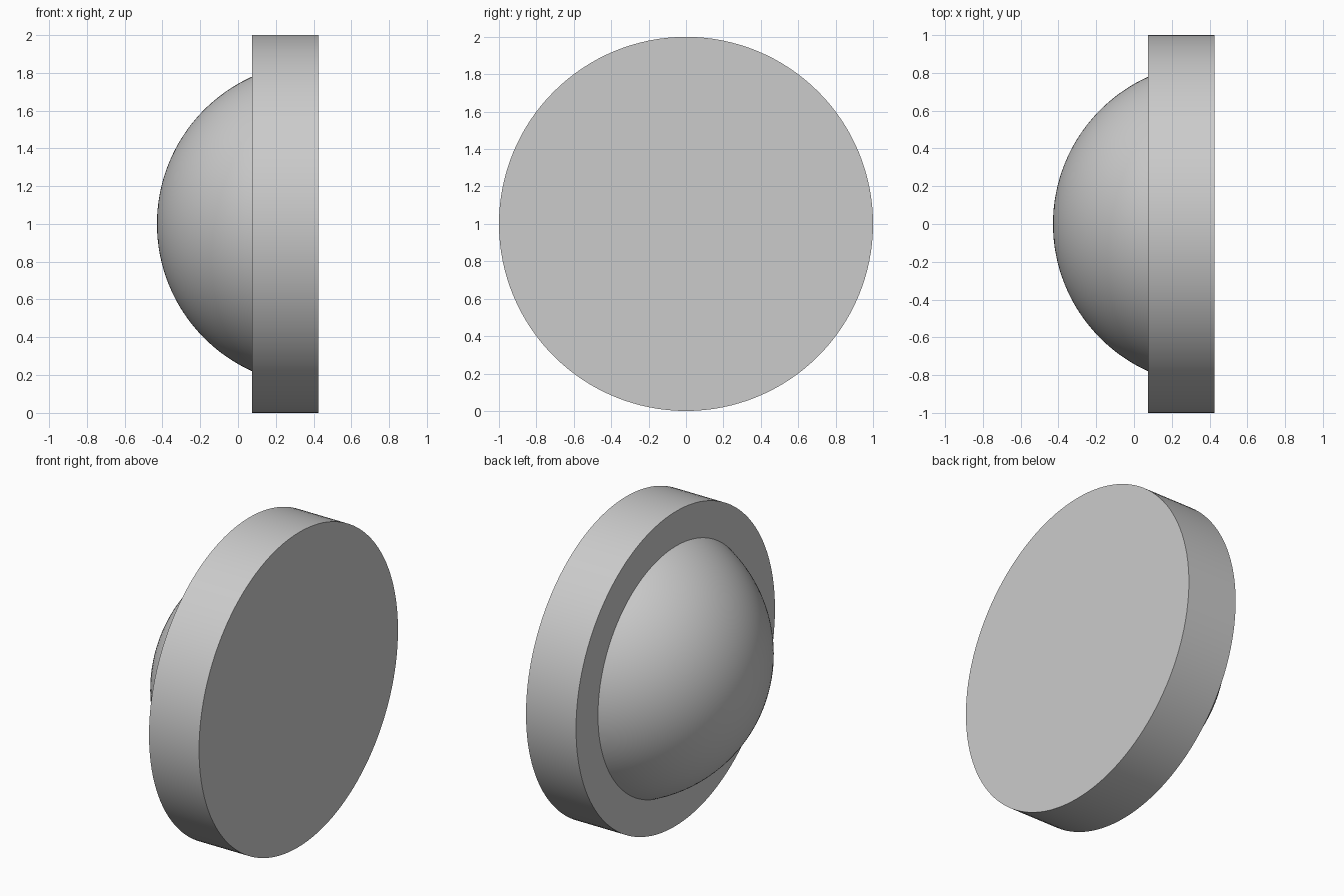
import bpy
import bmesh
from math import sin, cos, asin, pi
from mathutils import Matrix, Vector

cube = bpy.data.objects.get("Cube")
if cube:
    bpy.data.objects.remove(cube, do_unlink=True)

SEGMENTS = 128
BACK_X, RIM_X = 0.426, 0.074   # flat back and stepped face of the disc
DISC_R, DOME_R = 1.0, 0.855    # the dome's sphere is centred on the flat back

grey = bpy.data.materials.new("plain_grey")
grey.use_nodes = True
grey.diffuse_color = (0.6, 0.6, 0.6, 1)
grey.node_tree.nodes["Principled BSDF"].inputs["Base Color"].default_value = (0.6, 0.6, 0.6, 1)


def finish(bm, name):
    """Turn a bmesh into a smooth shaded object with sharp edges kept."""
    bmesh.ops.recalc_face_normals(bm, faces=bm.faces)
    mesh = bpy.data.meshes.new(name)
    bm.to_mesh(mesh)
    bm.free()
    mesh.materials.append(grey)
    obj = bpy.data.objects.new(name, mesh)
    bpy.context.collection.objects.link(obj)
    bpy.ops.object.select_all(action='DESELECT')
    obj.select_set(True)
    bpy.context.view_layer.objects.active = obj
    bpy.ops.object.shade_smooth_by_angle(angle=pi / 6)


# Mounting disc, axis along x
bm = bmesh.new()
placement = Matrix.Translation(((BACK_X + RIM_X) / 2, 0, 1)) @ Matrix.Rotation(pi / 2, 4, 'Y')
bmesh.ops.create_cone(bm, cap_ends=True, segments=SEGMENTS, radius1=DISC_R,
                      radius2=DISC_R, depth=BACK_X - RIM_X, matrix=placement)
finish(bm, "disc")

# Dome: an arc from the disc face to the apex, spun around x
bm = bmesh.new()
start = asin((BACK_X - RIM_X) / DOME_R)
STEPS = 24
arc = []
for i in range(STEPS + 1):
    a = start + (pi / 2 - start) * i / STEPS
    arc.append(bm.verts.new((BACK_X - DOME_R * sin(a), 0, 1 + DOME_R * cos(a))))
edges = [bm.edges.new(pair) for pair in zip(arc, arc[1:])]
bmesh.ops.spin(bm, geom=arc + edges, cent=(0, 0, 1), axis=(1, 0, 0),
               angle=2 * pi, steps=SEGMENTS, use_merge=True)
bmesh.ops.remove_doubles(bm, verts=bm.verts, dist=0.0005)
bmesh.ops.recalc_face_normals(bm, faces=bm.faces)
# An open shell needs its outside checked against the sphere centre
centre = Vector((BACK_X, 0, 1))
wrong = [f for f in bm.faces if f.normal.dot(f.calc_center_median() - centre) < 0]
bmesh.ops.reverse_faces(bm, faces=wrong)
finish(bm, "dome")
